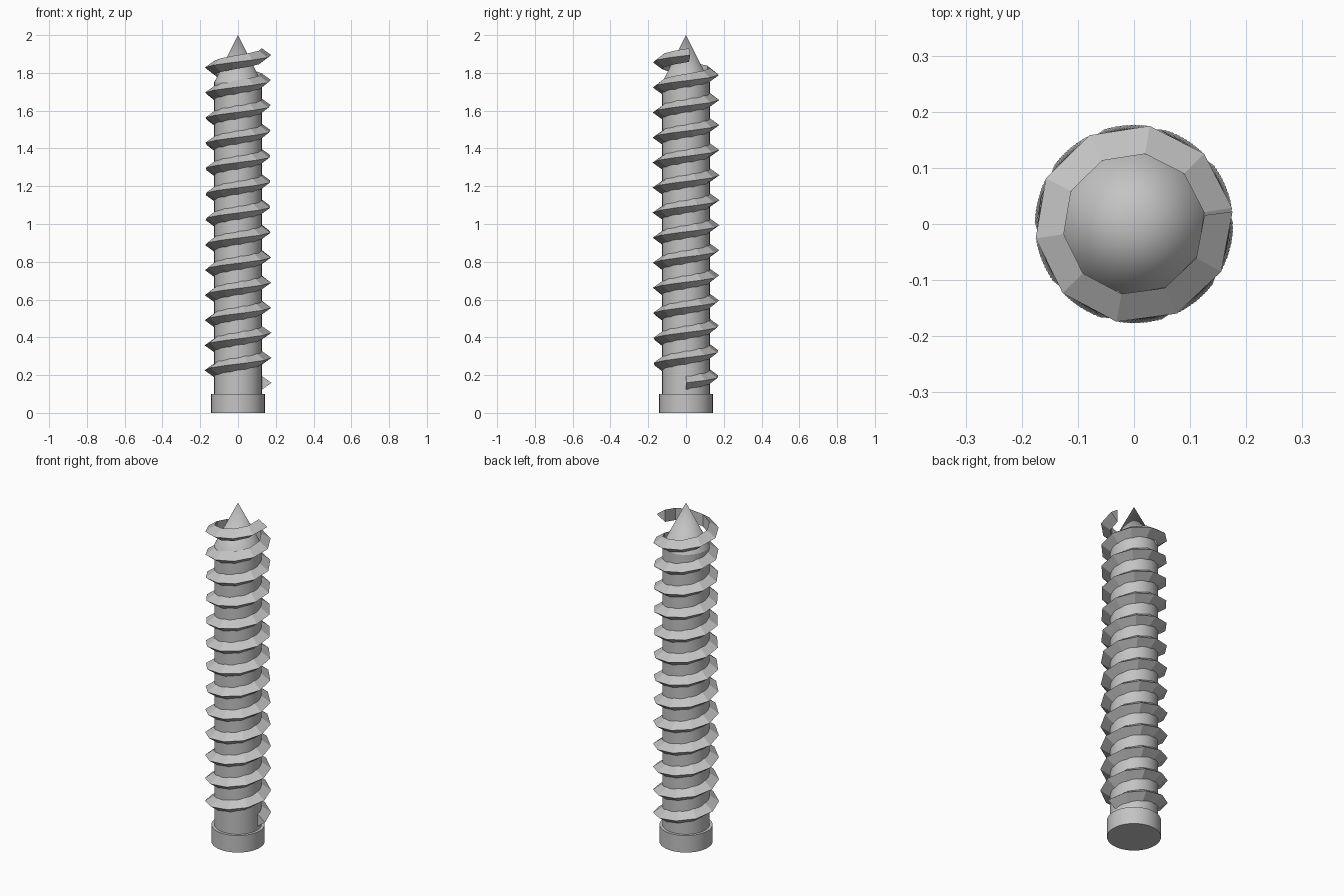
import bpy
import bmesh
from math import cos, sin, radians

if "Cube" in bpy.data.objects:
    bpy.data.objects.remove(bpy.data.objects["Cube"])

STEEL = (0.55, 0.55, 0.55, 1)
steel = bpy.data.materials.new("steel_grey")
steel.use_nodes = True
steel.diffuse_color = STEEL
steel.node_tree.nodes["Principled BSDF"].inputs["Base Color"].default_value = STEEL


def add_object(name, bm, smooth=False):
    bmesh.ops.recalc_face_normals(bm, faces=bm.faces)
    mesh = bpy.data.meshes.new(name)
    bm.to_mesh(mesh)
    bm.free()
    mesh.materials.append(steel)
    obj = bpy.data.objects.new(name, mesh)
    bpy.context.collection.objects.link(obj)
    if smooth:
        bpy.ops.object.select_all(action="DESELECT")
        obj.select_set(True)
        bpy.context.view_layer.objects.active = obj
        bpy.ops.object.shade_smooth_by_angle(angle=radians(30))
    return obj


def turned_part(name, bottom, top, r_bottom, r_top, sides=64):
    """Round part between two heights; a zero radius gives a point."""
    bm = bmesh.new()
    bmesh.ops.create_cone(bm, cap_ends=True, segments=sides, radius1=r_bottom,
                          radius2=r_top, depth=top - bottom)
    bmesh.ops.translate(bm, verts=bm.verts, vec=(0, 0, (bottom + top) / 2))
    bmesh.ops.remove_doubles(bm, verts=bm.verts, dist=1e-5)
    return add_object(name, bm, smooth=True)


def helical_thread(name, steps, step_angle, start, pitch, r_in, r_out, half):
    """Triangular section swept up a coarse helix, closed at both ends."""
    bm = bmesh.new()
    rings = []
    for i in range(steps + 1):
        a = radians(step_angle) * i
        z = start + pitch * step_angle * i / 360
        section = ((r_in, -half), (r_out, 0), (r_in, half))
        rings.append([bm.verts.new((r * cos(a), r * sin(a), z + dz))
                      for r, dz in section])
    for low, high in zip(rings, rings[1:]):
        for k in range(3):
            n = (k + 1) % 3
            bm.faces.new((low[k], low[n], high[n], high[k]))
    bm.faces.new(rings[0])
    bm.faces.new(rings[-1])
    return add_object(name, bm)


# Head, shank and pointed tip
turned_part("head", 0, 0.1, 0.142, 0.142)
turned_part("shank", 0.1, 1.75, 0.126, 0.126)
turned_part("tip", 1.75, 2, 0.126, 0)

# Faceted screw thread
helical_thread("thread", steps=131, step_angle=35.78, start=0.159,
               pitch=0.1333, r_in=0.1265, r_out=0.177, half=0.036)
